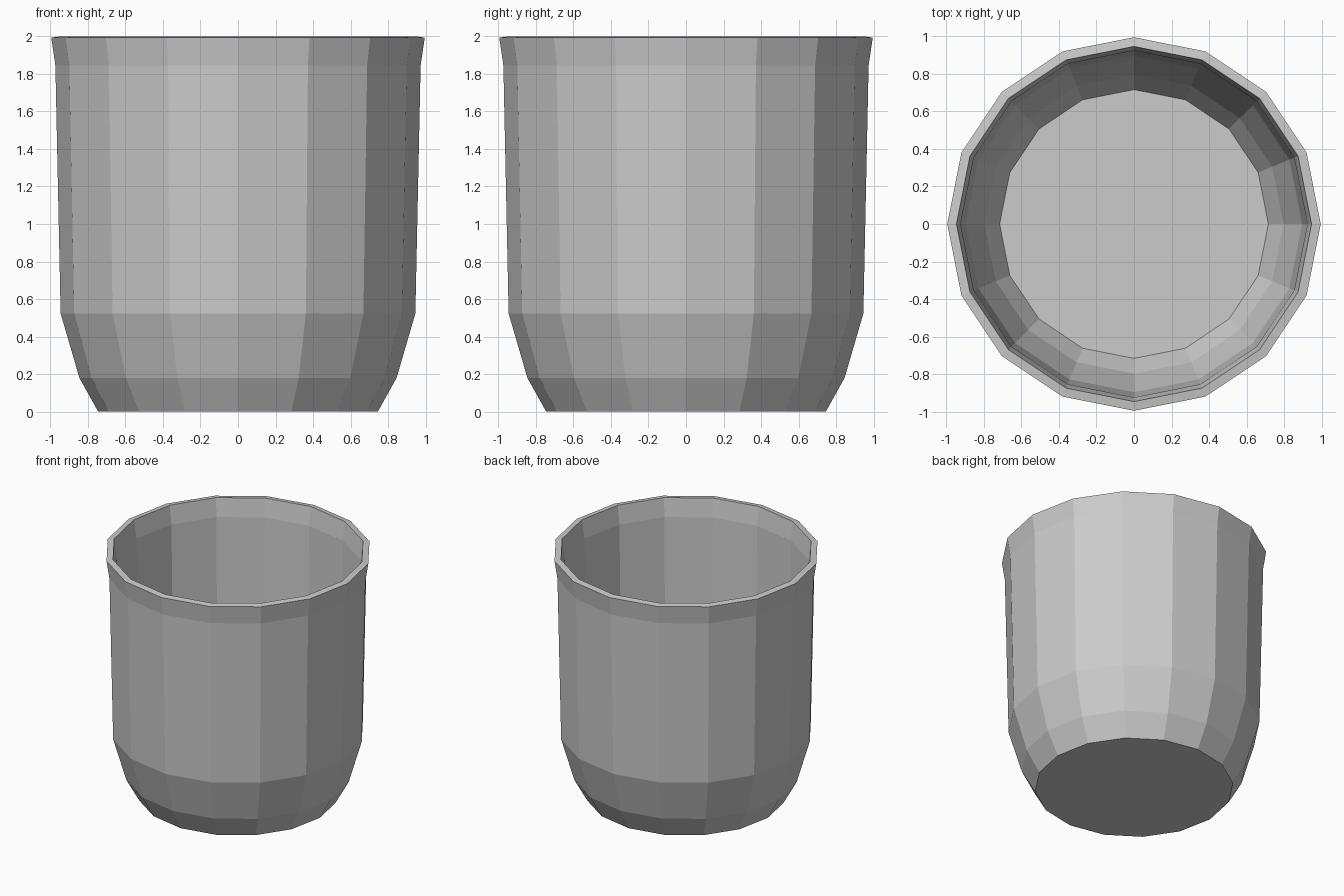
import bpy, bmesh
from math import cos, sin, tau

if "Cube" in bpy.data.objects:
    bpy.data.objects.remove(bpy.data.objects["Cube"])

SIDES = 16
# Closed wall section (radius, height): outside going up, over the rim, inside going down
PROFILE = [(0.745, 0.0), (0.845, 0.18), (0.945, 0.523), (0.973, 1.845), (0.995, 1.993),
           (0.946, 2.0), (0.924, 1.85), (0.896, 0.53), (0.797, 0.2), (0.716, 0.05)]

bm = bmesh.new()
rings = [[bm.verts.new((r * cos(tau * i / SIDES), r * sin(tau * i / SIDES), z))
          for i in range(SIDES)] for r, z in PROFILE]

# Faceted wall
for low, high in zip(rings, rings[1:]):
    for i in range(SIDES):
        j = (i + 1) % SIDES
        bm.faces.new((low[i], low[j], high[j], high[i]))

# Underside and inner floor
bm.faces.new(rings[0][::-1])
bm.faces.new(rings[-1])

bmesh.ops.recalc_face_normals(bm, faces=bm.faces[:])
mesh = bpy.data.meshes.new("cup")
bm.to_mesh(mesh)
bm.free()
bpy.context.collection.objects.link(bpy.data.objects.new("cup", mesh))
